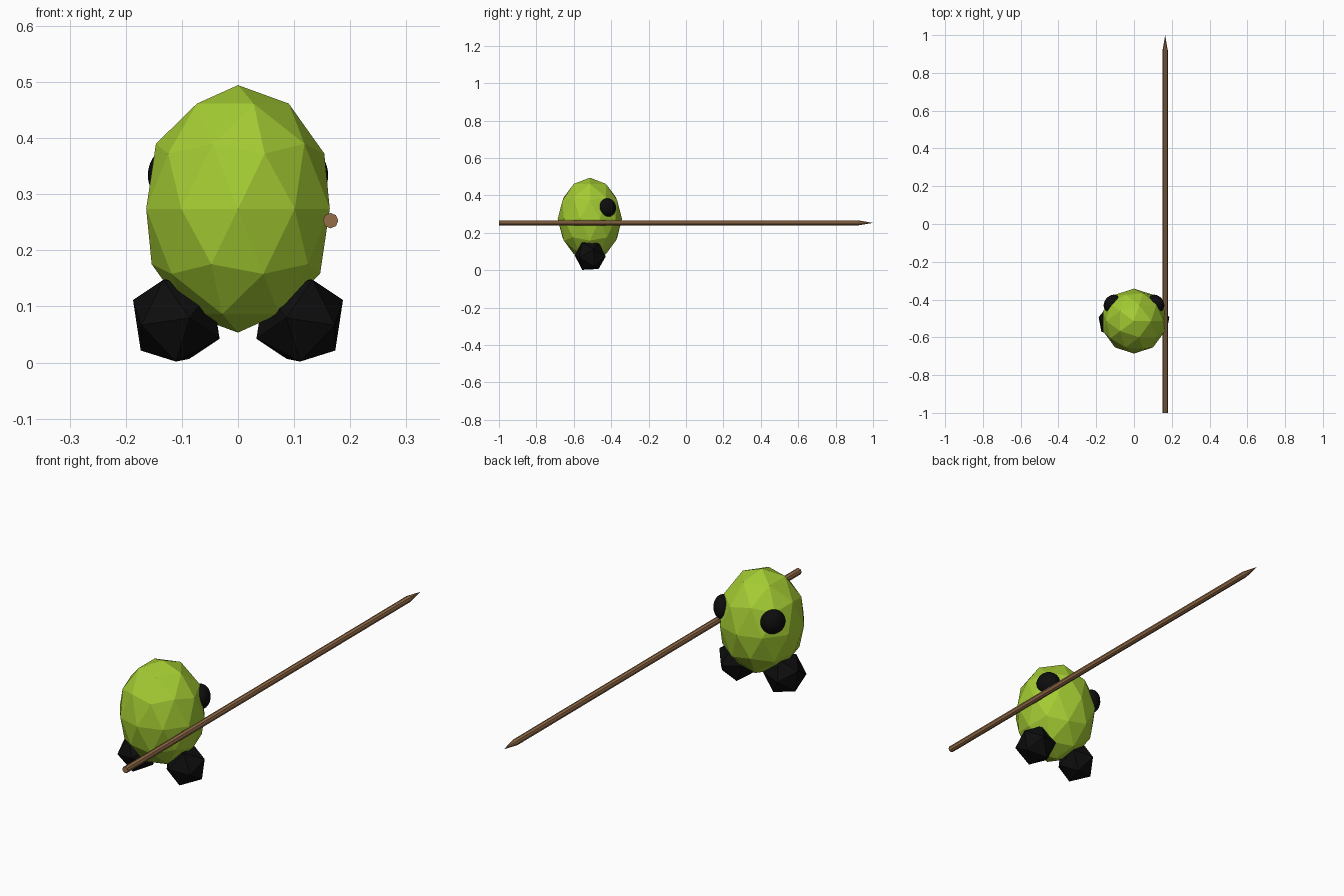
import bpy, bmesh, math
from mathutils import Vector, Matrix

if "Cube" in bpy.data.objects:
    bpy.data.objects.remove(bpy.data.objects["Cube"])


def material(name, rgb):
    m = bpy.data.materials.new(name)
    m.diffuse_color = (*rgb, 1)
    m.use_nodes = True
    m.node_tree.nodes["Principled BSDF"].inputs["Base Color"].default_value = m.diffuse_color
    return m


GREEN = material("lime green", (0.37, 0.60, 0.033))
BLACK = material("black", (0.004, 0.004, 0.0045))
BROWN = material("wood brown", (0.30, 0.155, 0.068))


def finish(name, bm, mat, smooth=False):
    bmesh.ops.recalc_face_normals(bm, faces=bm.faces)
    me = bpy.data.meshes.new(name)
    bm.to_mesh(me)
    bm.free()
    me.materials.append(mat)
    for p in me.polygons:
        p.use_smooth = smooth
    ob = bpy.data.objects.new(name, me)
    bpy.context.collection.objects.link(ob)
    return ob


def frame(a, b):
    """Orthonormal frame from two directions."""
    x = (a + b).normalized()
    z = a.cross(b).normalized()
    return Matrix((x, z.cross(x), z)).transposed()


CY = -0.514

# Body: faceted egg
bm = bmesh.new()
bmesh.ops.create_icosphere(bm, subdivisions=2, radius=1,
                           matrix=Matrix.Translation((0, CY, 0.274)) @
                           Matrix.Diagonal((0.172, 0.172, 0.2205, 1)))
finish("body", bm, GREEN)

# Foot turn: two neighbouring corners of the icosahedron set its pose
source = frame(Vector((0, 0, 1)), Vector((0.8944, 0, 0.4472)))
target = frame(Vector((0.077, 0.019, 0.035)), Vector((0.063, 0.020, -0.056)))
foot_turn = (target @ source.transposed()).to_4x4()

for side, label in ((1, "right"), (-1, "left")):
    mirror = Matrix.Diagonal((side, 1, 1, 1))

    # Foot: tilted icosahedron
    bm = bmesh.new()
    bmesh.ops.create_icosphere(bm, subdivisions=1, radius=0.0866)
    bmesh.ops.transform(bm, verts=bm.verts, matrix=mirror @
                        Matrix.Translation((0.11, -0.512, 0.077)) @ foot_turn)
    finish(label + "_foot", bm, BLACK)

    # Eye: slightly flattened ball facing outward and back
    bm = bmesh.new()
    bmesh.ops.create_uvsphere(bm, u_segments=24, v_segments=14, radius=1)
    bmesh.ops.transform(bm, verts=bm.verts, matrix=mirror @
                        Matrix.Translation((0.118, -0.42, 0.334)) @
                        Matrix.Rotation(math.radians(37), 4, 'Z') @
                        Matrix.Diagonal((0.038, 0.050, 0.050, 1)))
    finish(label + "_eye", bm, BLACK, smooth=True)

# Spear: eight-sided shaft with a pointed end
bm = bmesh.new()
rings = []
for y in (-1.0, 0.92):
    rings.append([bm.verts.new((0.165 + 0.0137 * math.cos(i * math.pi / 4), y,
                                0.253 + 0.0137 * math.sin(i * math.pi / 4)))
                  for i in range(8)])
tip = bm.verts.new((0.165, 1.0, 0.253))
bm.faces.new(rings[0])
for i in range(8):
    j = (i + 1) % 8
    bm.faces.new((rings[0][i], rings[0][j], rings[1][j], rings[1][i]))
    bm.faces.new((rings[1][i], rings[1][j], tip))
finish("spear", bm, BROWN)
